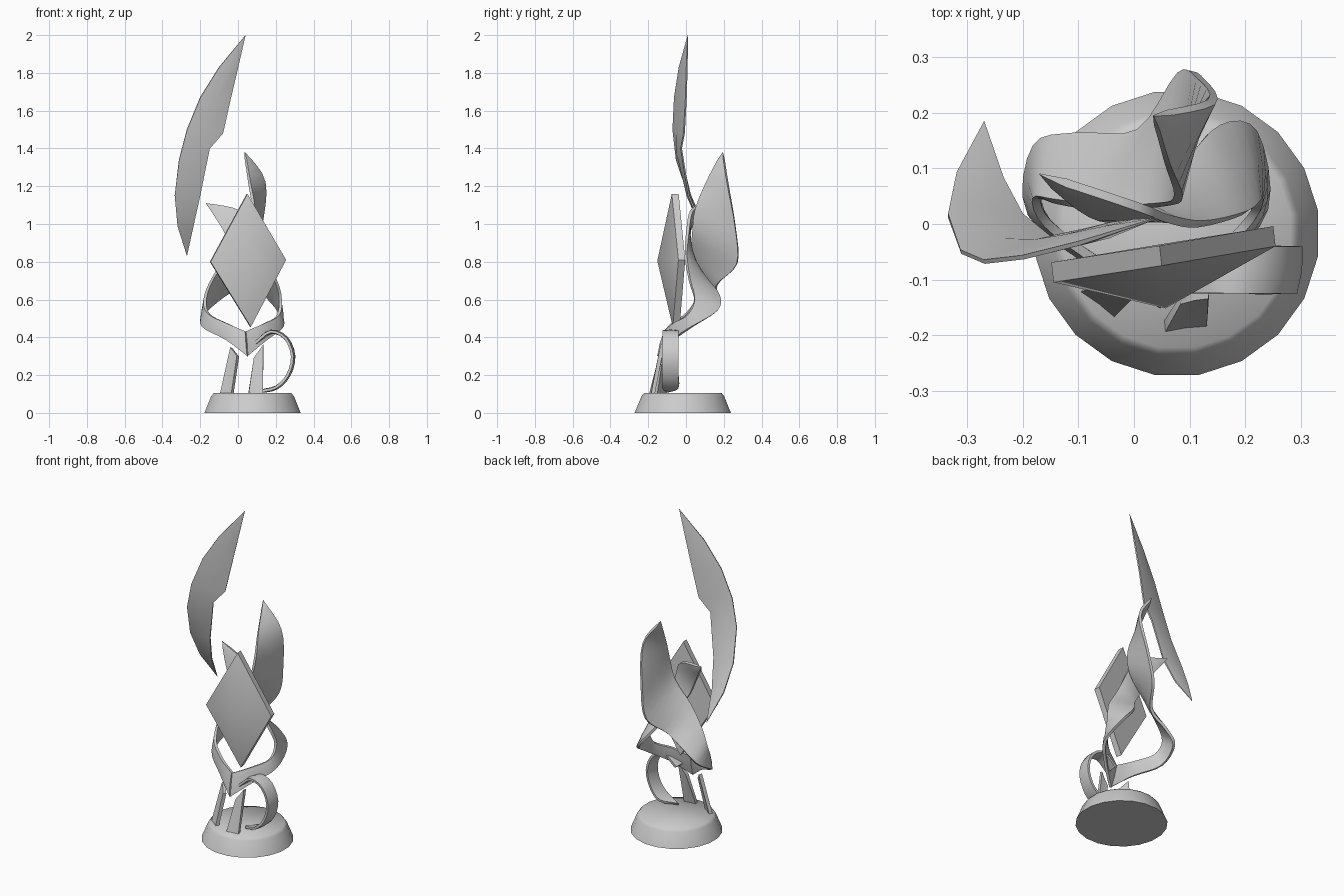
import bpy, bmesh, math
from mathutils import Vector as V

if "Cube" in bpy.data.objects:
    bpy.data.objects.remove(bpy.data.objects["Cube"])


def finish(name, bm, angle=40):
    bmesh.ops.remove_doubles(bm, verts=bm.verts, dist=0.0005)
    bmesh.ops.recalc_face_normals(bm, faces=bm.faces)
    me = bpy.data.meshes.new(name)
    bm.to_mesh(me)
    bm.free()
    ob = bpy.data.objects.new(name, me)
    bpy.context.collection.objects.link(ob)
    bpy.ops.object.select_all(action='DESELECT')
    ob.select_set(True)
    bpy.context.view_layer.objects.active = ob
    bpy.ops.object.shade_smooth_by_angle(angle=math.radians(angle))
    return ob


def spline(pts, steps):
    """Catmull-Rom through the points."""
    pts = [V(p) for p in pts]
    out = []
    for i in range(len(pts) - 1):
        p1, p2 = pts[i], pts[i + 1]
        p0 = pts[i - 1] if i else p1 * 2 - p2
        p3 = pts[i + 2] if i + 2 < len(pts) else p2 * 2 - p1
        for k in range(steps):
            t = k / steps
            out.append(0.5 * (2 * p1 + (p2 - p0) * t + (2 * p0 - 5 * p1 + 4 * p2 - p3) * t * t
                              + (3 * p1 - p0 - 3 * p2 + p3) * t ** 3))
    return out + [pts[-1]]


def ribbon(name, edge_a, edge_b, mid, edge, steps=4):
    """Band between two edge curves; mid / edge are its half thicknesses."""
    if steps > 1:
        a, b = spline(edge_a, steps), spline(edge_b, steps)
    else:
        a, b = [V(p) for p in edge_a], [V(p) for p in edge_b]
    n = len(a)
    bm = bmesh.new()
    rings = []
    for i in range(n):
        lo, hi = max(i - 1, 0), min(i + 1, n - 1)
        width = b[i] - a[i]
        tip = width.length < 0.003
        across = width if not tip else (b[lo] - a[lo]) + (b[hi] - a[hi])
        along = (a[hi] + b[hi]) - (a[lo] + b[lo])
        nor = across.cross(along).normalized()
        m, e = (0.001, 0.001) if tip else (mid, edge)
        c = (a[i] + b[i]) / 2
        pts = [a[i] + nor * e, c + nor * m, b[i] + nor * e,
               b[i] - nor * e, c - nor * m, a[i] - nor * e]
        rings.append([bm.verts.new(p) for p in pts])
    for r, s in zip(rings, rings[1:]):
        for k in range(6):
            bm.faces.new((r[k], r[(k + 1) % 6], s[(k + 1) % 6], s[k]))
    bm.faces.new(rings[0])
    bm.faces.new(rings[-1])
    return finish(name, bm)


# Round base with sloping side and soft top edge
bm = bmesh.new()
rings = []
for r, z in ((0.258, 0), (0.222, 0.088), (0.208, 0.105)):
    rings.append([bm.verts.new((0.077 + r * math.cos(2 * math.pi * (k + .5) / 20),
                                -0.017 + r * math.sin(2 * math.pi * (k + .5) / 20), z))
                  for k in range(20)])
for r, s in zip(rings, rings[1:]):
    for k in range(20):
        bm.faces.new((r[k], r[(k + 1) % 20], s[(k + 1) % 20], s[k]))
bm.faces.new(rings[0])
bm.faces.new(rings[-1])
finish("base", bm, 80)

# Faceted diamond plate, bulging at the front
bm = bmesh.new()
corners = [(0.05, -0.075, 1.16), (0.255, -0.04, 0.81), (0.068, -0.07, 0.455), (-0.145, -0.105, 0.80)]
front = [bm.verts.new(p) for p in corners]
back = [bm.verts.new(V(p) + V((-0.004, 0.036, 0))) for p in corners]
apex = bm.verts.new((0.057, -0.152, 0.805))
for k in range(4):
    j = (k + 1) % 4
    bm.faces.new((front[k], front[j], apex))
    bm.faces.new((front[k], back[k], back[j], front[j]))
bm.faces.new(back)
finish("diamond", bm, 50)

# Tall curved blade
ribbon("tall_blade",
       [(0.04, 0.01, 2), (-0.1, -0.035, 1.83), (-0.2, -0.06, 1.67), (-0.27, -0.068, 1.5),
        (-0.312, -0.05, 1.34), (-0.335, 0.015, 1.15), (-0.32, 0.09, 0.99), (-0.27, 0.185, 0.83)],
       [(0.04, 0.01, 2), (0.0, 0.005, 1.83), (-0.04, 0.0, 1.66), (-0.08, -0.01, 1.48),
        (-0.15, -0.025, 1.40), (-0.2, 0.015, 1.15), (-0.235, 0.08, 0.99), (-0.27, 0.185, 0.83)],
       0.012, 0.004, 1)

# Ribbon sweeping round the left into the back blade
ribbon("left_ribbon_and_back_blade",
       [(0.04, -0.11, 0.43), (-0.06, -0.07, 0.475), (-0.155, 0.0, 0.525), (-0.175, 0.045, 0.6),
        (-0.14, 0.04, 0.7), (-0.06, 0.03, 0.82), (0.05, 0.035, 0.95), (0.08, 0.05, 1.08),
        (0.06, 0.11, 1.22), (0.035, 0.195, 1.38)],
       [(0.05, -0.145, 0.3), (-0.06, -0.08, 0.385), (-0.185, 0.02, 0.455), (-0.175, 0.14, 0.53),
        (-0.1, 0.16, 0.6), (0.01, 0.165, 0.68), (0.085, 0.27, 0.79), (0.12, 0.262, 0.98),
        (0.14, 0.22, 1.22), (0.035, 0.195, 1.38)],
       0.012, 0.008)

# Ribbon sweeping round the right into the small leaf
ribbon("right_ribbon_and_leaf",
       [(0.04, -0.11, 0.43), (0.14, -0.06, 0.475), (0.21, 0.01, 0.515), (0.225, 0.045, 0.6),
        (0.2, 0.02, 0.7), (0.12, 0.0, 0.83), (0.06, 0.01, 0.97), (0.01, 0.03, 1.07),
        (-0.17, 0.09, 1.11)],
       [(0.05, -0.145, 0.3), (0.15, -0.07, 0.385), (0.235, 0.03, 0.455), (0.215, 0.165, 0.54),
        (0.15, 0.175, 0.62), (0.08, 0.1, 0.72), (-0.02, 0.02, 0.85), (-0.08, 0.02, 0.97),
        (-0.17, 0.09, 1.11)],
       0.012, 0.008)

# C-shaped hoop standing on the base
hoop = [(0.1, 0.37), (0.18, 0.43), (0.26, 0.395), (0.297, 0.3), (0.272, 0.2), (0.21, 0.135), (0.13, 0.115)]
ribbon("hoop",
       [(x, -0.04 if i < 6 else -0.095, z) for i, (x, z) in enumerate(hoop)],
       [(x - 0.01, -0.125 if i < 6 else -0.1, z) for i, (x, z) in enumerate(hoop)],
       0.011, 0.007, 3)

# Two leaning struts with slanted tops
ribbon("left_strut", [(-0.09, -0.115, 0.1), (-0.035, -0.09, 0.345)],
       [(-0.03, -0.16, 0.1), (0.0, -0.13, 0.30)], 0.008, 0.01, 1)
ribbon("right_strut", [(0.055, -0.185, 0.1), (0.085, -0.135, 0.29)],
       [(0.13, -0.175, 0.1), (0.135, -0.125, 0.36)], 0.008, 0.01, 1)
